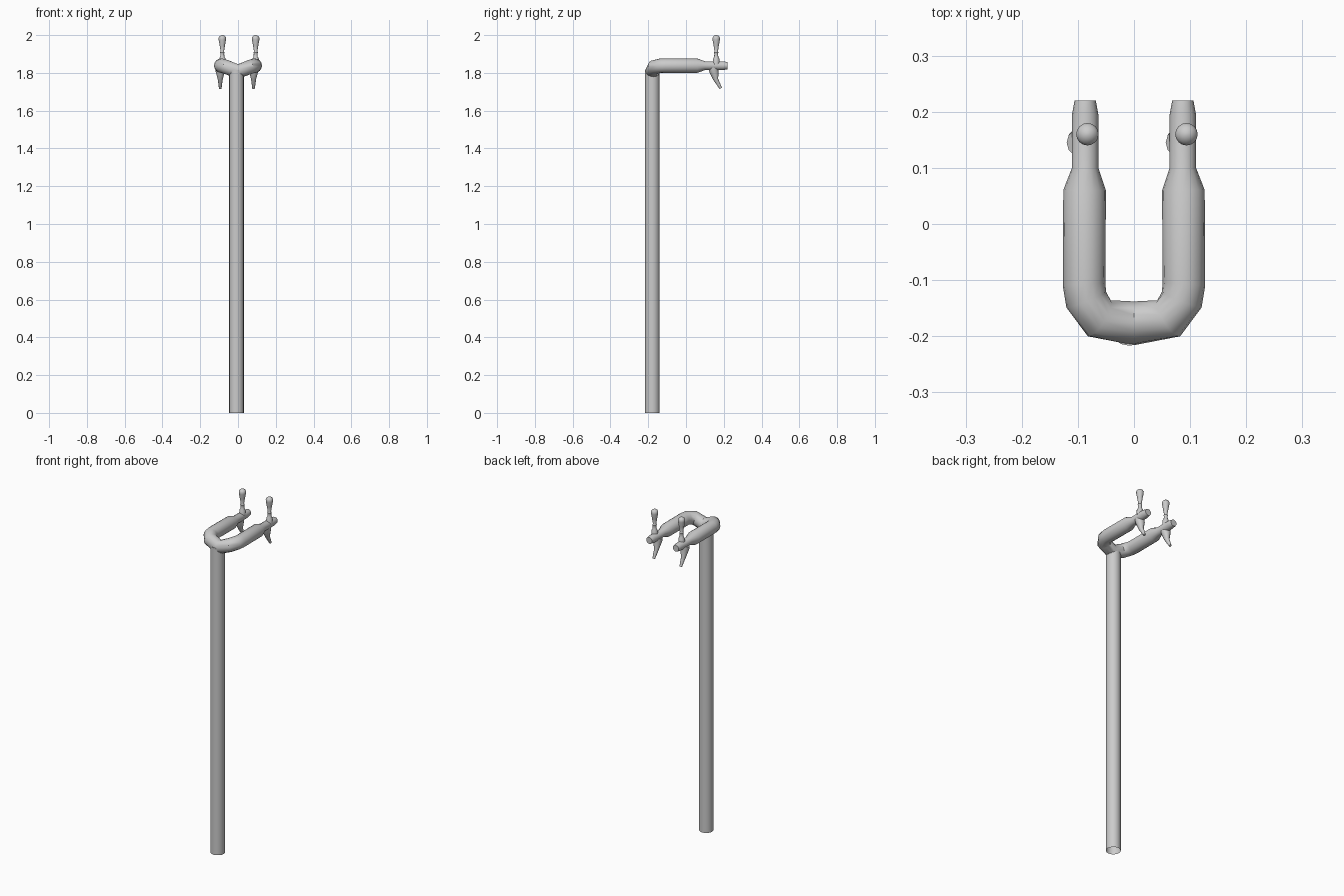
import bpy, bmesh, math
from mathutils import Vector

if "Cube" in bpy.data.objects:
    bpy.data.objects.remove(bpy.data.objects["Cube"])


def loft(name, path, sides, cap_start=True, cap_end=True):
    """Sweep circles along (x, y, z, radius) points, mitred at the bends."""
    bm = bmesh.new()
    pts = [Vector(p[:3]) for p in path]
    rings = []
    for i, p in enumerate(pts):
        a = (p - pts[i - 1]).normalized() if i else Vector()
        b = (pts[i + 1] - p).normalized() if i < len(pts) - 1 else Vector()
        t = (a + b).normalized()
        ref = Vector((0, 1, 0)) if abs(t.z) > 0.8 else Vector((0, 0, 1))
        u = ref.cross(t).normalized()
        v = t.cross(u)
        r = path[i][3]
        rings.append([bm.verts.new(p + r * (u * math.cos(k * math.tau / sides)
                                            + v * math.sin(k * math.tau / sides)))
                      for k in range(sides)])
    for lo, hi in zip(rings, rings[1:]):
        for k in range(sides):
            n = (k + 1) % sides
            bm.faces.new((lo[k], lo[n], hi[n], hi[k]))
    if cap_start:
        bm.faces.new(rings[0][::-1])
    if cap_end:
        bm.faces.new(rings[-1])
    mesh = bpy.data.meshes.new(name)
    bm.to_mesh(mesh)
    bm.free()
    ob = bpy.data.objects.new(name, mesh)
    bpy.context.collection.objects.link(ob)
    bpy.ops.object.select_all(action='DESELECT')
    ob.select_set(True)
    bpy.context.view_layer.objects.active = ob
    bpy.ops.object.shade_smooth_by_angle(angle=math.radians(40))
    return ob


# Upright pole, open at the foot
loft("pole", [(-0.008, -0.178, 0, 0.039), (-0.008, -0.178, 1.815, 0.039)], 16,
     cap_start=False)

# U-shaped pipe with narrowed nozzle ends, dipping to the pole in the middle
half = [(0.087, 0.22, 1.838, 0.019), (0.087, 0.195, 1.838, 0.0235),
        (0.087, 0.10, 1.838, 0.0235), (0.088, 0.06, 1.838, 0.038),
        (0.089, -0.107, 1.838, 0.038), (0.085, -0.135, 1.838, 0.038),
        (0.062, -0.168, 1.831, 0.038)]
left = [(-x, y, z, r) for x, y, z, r in half]
loft("forked_pipe", left + [(0, -0.177, 1.807, 0.039)] + half[::-1], 16)

# Taps: spout below, collar and lever handle above
for side, x in (("left", -0.089), ("right", 0.0875)):
    sx, hx = x - 0.005, x + 0.006
    loft("spout_" + side, [(sx, 0.145, 1.828, 0.026), (sx, 0.148, 1.81, 0.025),
                           (sx, 0.158, 1.765, 0.013), (sx, 0.184, 1.718, 0.007)], 12)
    profile = [(1.845, 0.018), (1.875, 0.017), (1.885, 0.011), (1.902, 0.010),
               (1.908, 0.012), (1.914, 0.009), (1.945, 0.014), (1.975, 0.0195),
               (1.985, 0.020), (1.993, 0.016), (1.998, 0.009), (2.0, 0.003)]
    loft("handle_" + side, [(hx, 0.16, z, r) for z, r in profile], 16)
